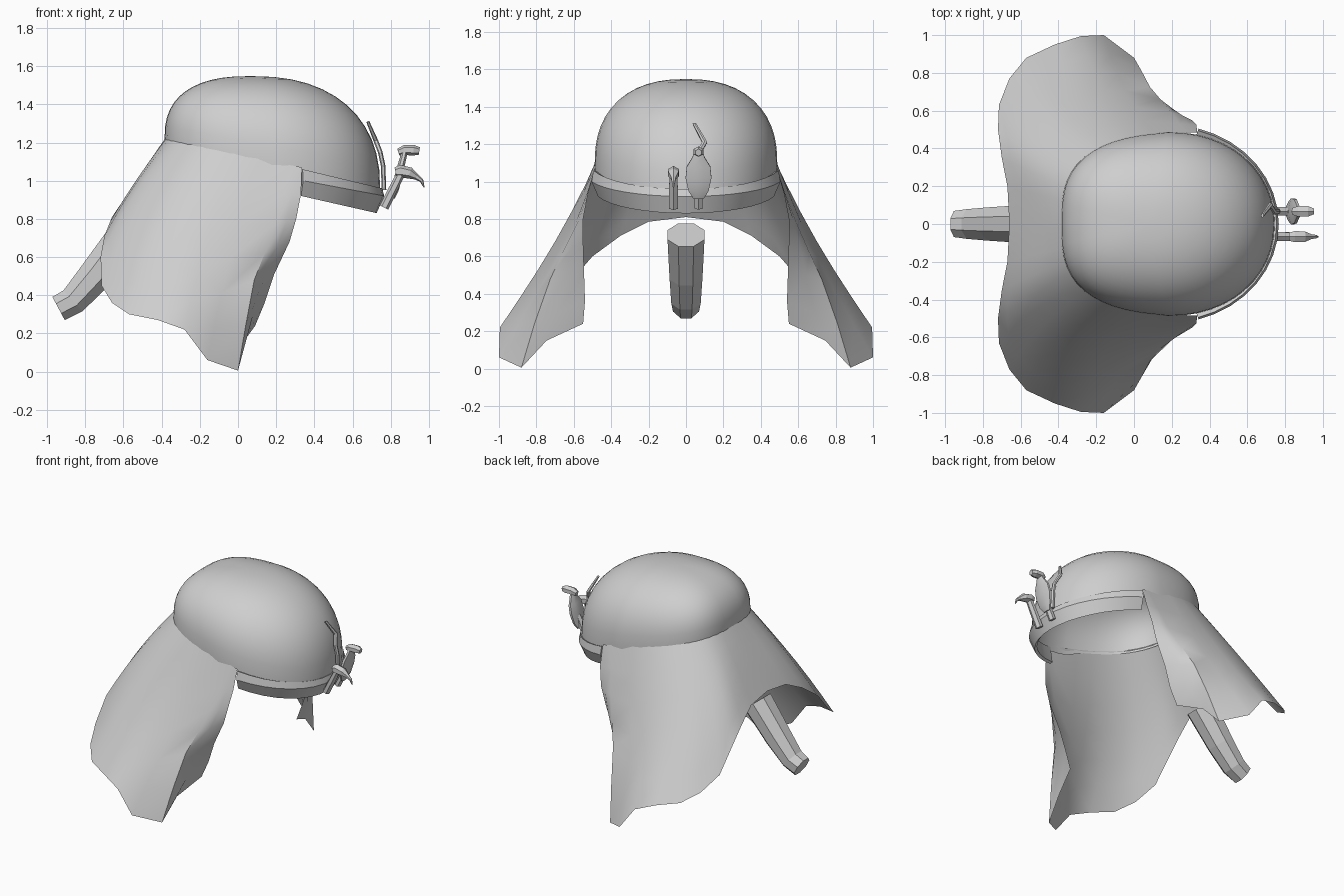
import bpy, bmesh, math
from mathutils import Vector

if "Cube" in bpy.data.objects:
    bpy.data.objects.remove(bpy.data.objects["Cube"])

grey = bpy.data.materials.new("light_grey")
grey.diffuse_color = (0.62, 0.62, 0.62, 1)
grey.use_nodes = True
grey.node_tree.nodes["Principled BSDF"].inputs["Base Color"].default_value = grey.diffuse_color


def grid_object(name, rows, closed=False, caps=False, smooth=None):
    """Skin a list of equal-length point rows with quads."""
    bm = bmesh.new()
    vs = [[bm.verts.new(p) for p in r] for r in rows]
    n = len(rows[0])
    for a, b in zip(vs, vs[1:]):
        for i in range(n if closed else n - 1):
            j = (i + 1) % n
            bm.faces.new((a[i], a[j], b[j], b[i]))
    if caps:
        bm.faces.new(vs[0][::-1])
        bm.faces.new(vs[-1])
    bmesh.ops.remove_doubles(bm, verts=bm.verts, dist=0.0005)
    bmesh.ops.recalc_face_normals(bm, faces=bm.faces)
    me = bpy.data.meshes.new(name)
    bm.to_mesh(me)
    bm.free()
    me.materials.append(grey)
    ob = bpy.data.objects.new(name, me)
    bpy.context.collection.objects.link(ob)
    if smooth:
        bpy.ops.object.select_all(action='DESELECT')
        ob.select_set(True)
        bpy.context.view_layer.objects.active = ob
        bpy.ops.object.shade_smooth_by_angle(angle=math.radians(smooth))
    return ob


def tube(name, path, sides=6, smooth=None):
    """Tube along points (x, y, z, half width in y, half thickness)."""
    rows = []
    for i, (x, y, z, w, t) in enumerate(path):
        a, b = path[max(i - 1, 0)], path[min(i + 1, len(path) - 1)]
        d = Vector((b[0] - a[0], 0, b[2] - a[2])).normalized()
        nrm = Vector((-d.z, 0, d.x))
        rows.append([Vector((x, y, z)) + nrm * t * math.sin(q) + Vector((0, w * math.cos(q), 0))
                     for q in [(k + 0.5) * math.tau / sides for k in range(sides)]])
    return grid_object(name, rows, True, True, smooth)


def rim(a, grow=0.0):
    """Rim of the cap: round at the front, boxier and narrower at the back."""
    c, s = math.cos(a), math.sin(a)
    n = 2.1 if c > 0 else 2.9
    cx = math.copysign(abs(c) ** (2 / n), c)
    x = 0.18 + (0.565 + grow) * cx
    half = 0.488 + grow + 0.05 * min(cx, 0)
    y = half * math.copysign(abs(s) ** (2 / n), s)
    z = 1.14 - 0.21 * x if x < 0.34 else 1.07 - 0.28 * (x - 0.34)
    return Vector((x, y, z))


# domed cap, with a short skirt tucked behind the band and cloth
apex = Vector((0.07, 0, 1.548))
rows = [[rim(i * math.tau / 48) - Vector((0, 0, 0.05 if abs(i - 24) > 11 else 0.02)) for i in range(48)]]
for k in range(13):
    t = k / 12 * math.pi / 2
    ring = []
    for i in range(48):
        a = i * math.tau / 48
        e = 0.86 - 0.06 * max(-math.cos(a), 0)
        r, h = max(math.cos(t), 0) ** e, math.sin(t) ** e
        p = rim(a)
        ring.append(Vector((apex.x + (p.x - apex.x) * r, p.y * r, p.z + (apex.z - p.z) * h)))
    rows.append(ring)
grid_object("cap_dome", rows, True, smooth=60)

# draped cloth: columns from the back centre round to the front fold
hem = [(-.66, 0, .81), (-.67, .2, .785), (-.70, .35, .71), (-.72, .5, .6), (-.715, .63, .45),
       (-.66, .77, .36), (-.57, .88, .3), (-.42, .95, .27), (-.28, .995, .22), (-.16, 1.0, .06)]
cols = []
for i, h in enumerate(hem):
    top = rim(math.pi - i / 11 * math.radians(106), -0.002)
    h = Vector(h)
    col = []
    for k in range(7):
        t = k / 6
        p = top.lerp(h, t)
        bow = math.sin(math.pi * t)
        p.x -= 0.05 * bow * min(i, 5) / 5 * (1 if i < 8 else 0.3)
        p.y -= 0.035 * bow * max(i - 3, 0) / 6
        col.append(p)
    cols.append(col)
# folded front corner and the flap turned inward
cols.append([Vector(p) for p in [(.28, .483, 1.08), (.24, .53, .94), (.20, .59, .78), (.14, .66, .62),
                                 (.085, .725, .48), (.04, .81, .24), (0, .88, .005)]])
cols.append([Vector(p) for p in [(.31, .485, 1.075), (.285, .53, .935), (.255, .575, .79), (.205, .61, .65),
                                 (.14, .64, .495), (.08, .69, .3), (.025, .745, .15)]])
cols.append([Vector(p) for p in [(.335, .485, 1.07), (.33, .525, .93), (.305, .55, .80), (.27, .55, .68),
                                 (.19, .545, .51), (.14, .54, .36), (.09, .55, .24)]])
mirrored = [[Vector((p.x, -p.y, p.z)) for p in c] for c in cols[:0:-1]]
grid_object("draped_cloth", mirrored + cols, smooth=40)

# brow band with a ridge along its middle
rows = []
for i in range(17):
    a = math.radians(-74 + 148 * i / 16)
    c, s = math.cos(a), math.sin(a)
    row = []
    for sc, z0, z1 in ((1.0, 1.06, .96), (1.02, 1.0, .92), (.95, .92, .83), (.92, .93, .85), (.95, 1.05, .95)):
        x = .18 + .575 * sc * c
        f = (c - .275) / .725
        row.append((x, .515 * sc * s, z0 + (z1 - z0) * f))
    rows.append(row)
grid_object("brow_band", rows, True, True, smooth=30)

# hair queue at the back
tube("hair_queue", [(-.58, 0, .715, .107, .107), (-.75, 0, .50, .095, .095),
                    (-.865, 0, .37, .085, .08), (-.94, 0, .33, .075, .075)], 8)

# serpent ornament: stem, hood, head and tail lying on the cap
Y = .067
tube("serpent_stem", [(.765, Y, .86, .026, .022), (.80, Y, .93, .026, .02), (.83, Y, 1.0, .025, .018)])
tube("serpent_hood", [(.81, Y, .91, .03, .012), (.825, Y, .95, .058, .018), (.84, Y, 1.02, .075, .022),
                      (.855, Y, 1.08, .068, .02), (.868, Y, 1.13, .035, .018), (.873, Y, 1.16, .024, .018)], 8, 40)
tube("serpent_head", [(.84, Y, 1.15, .02, .018), (.87, Y, 1.16, .032, .026),
                      (.92, Y, 1.16, .032, .028), (.95, Y, 1.155, .018, .02)])
tube("serpent_tail", [(.765, Y, .95, .016, .012), (.76, Y, 1.08, .016, .012), (.745, .065, 1.15, .016, .012),
                      (.722, .10, 1.21, .015, .012), (.68, .045, 1.31, .011, .008)])

# bird ornament: neck, head and hooked beak
tube("bird_neck", [(.765, -Y, .86, .027, .025), (.81, -Y, .95, .027, .024), (.85, -Y, 1.03, .025, .022)])
tube("bird_head", [(.825, -Y, 1.045, .025, .025), (.85, -Y, 1.05, .034, .033), (.90, -Y, 1.04, .032, .03),
                   (.935, -Y, 1.02, .015, .016), (.962, -Y, 1.0, .01, .01), (.975, -Y, .965, .003, .003)])
